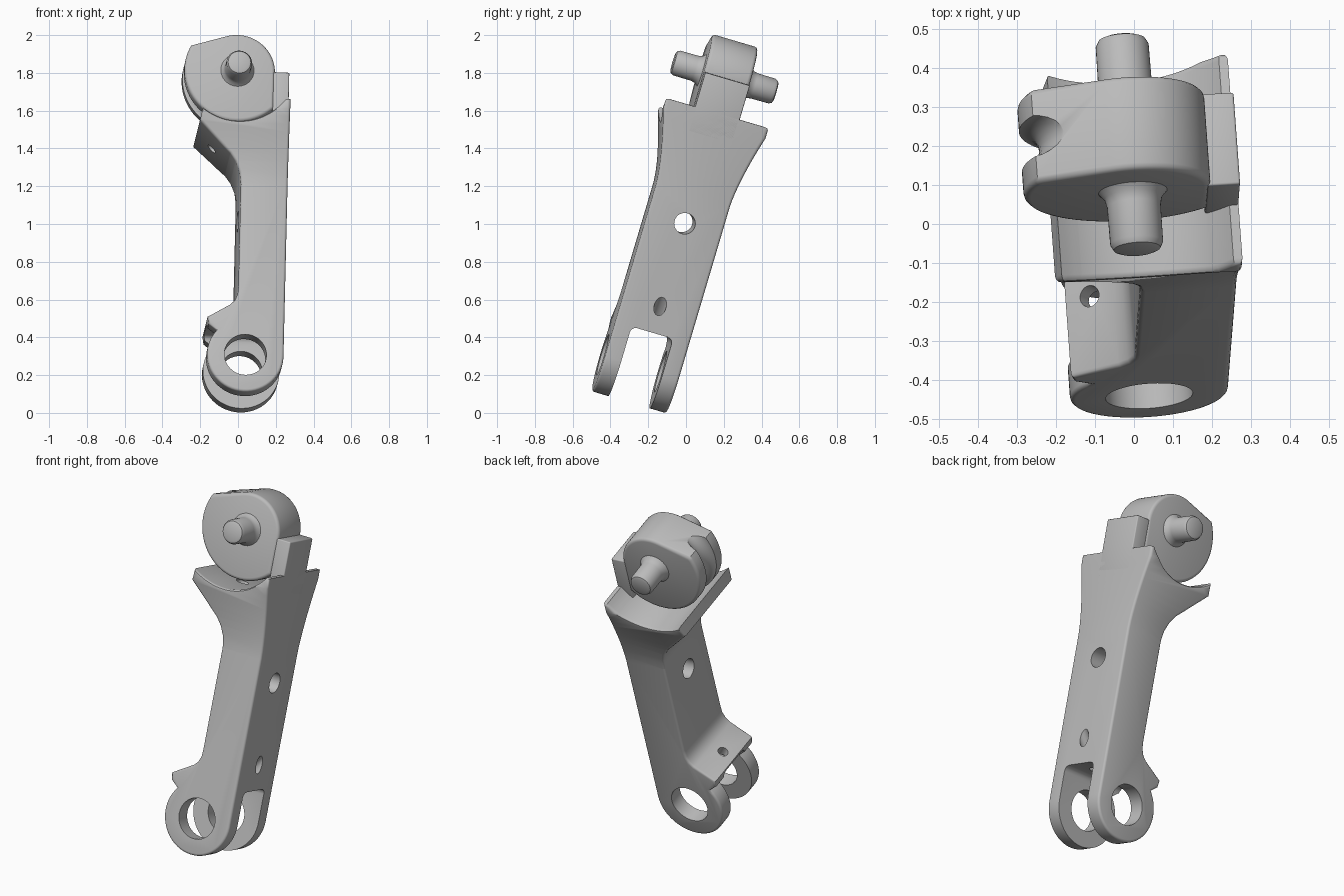
import bpy, bmesh, math
from mathutils import Matrix, Vector

cube = bpy.data.objects.get("Cube")
if cube:
    bpy.data.objects.remove(cube, do_unlink=True)

grey = bpy.data.materials.new("plain grey")
grey.use_nodes = True
grey.diffuse_color = (0.5, 0.5, 0.5, 1)
grey.node_tree.nodes["Principled BSDF"].inputs["Base Color"].default_value = (0.5, 0.5, 0.5, 1)

MID = -0.295                     # depth of the middle plane
RING = (0.0, 0.175)              # centre of the fork rings
PIN = (-0.073, 1.765)            # centre of the pivot pin
SIDE = 0.203                     # flat side of the arm


def arc(centre, r, a0, a1, n):
    """Points on an arc, angles in degrees."""
    angles = [math.radians(a0 + (a1 - a0) * i / n) for i in range(n + 1)]
    return [(centre[0] + r * math.cos(a), centre[1] + r * math.sin(a)) for a in angles]


def to_object(name, bm):
    bmesh.ops.recalc_face_normals(bm, faces=bm.faces[:])
    mesh = bpy.data.meshes.new(name)
    bm.to_mesh(mesh)
    bm.free()
    mesh.materials.append(grey)
    obj = bpy.data.objects.new(name, mesh)
    bpy.context.scene.collection.objects.link(obj)
    return obj


def prism(profile, half, bevel):
    """Extrude an x-z profile along y and round both rims."""
    bm = bmesh.new()
    face = bm.faces.new([bm.verts.new((x, MID - half, z)) for x, z in profile])
    out = bmesh.ops.extrude_face_region(bm, geom=[face])
    new = [g for g in out["geom"] if isinstance(g, bmesh.types.BMVert)]
    bmesh.ops.translate(bm, verts=new, vec=(0, 2 * half, 0))
    bmesh.ops.recalc_face_normals(bm, faces=bm.faces[:])
    rims = [e for e in bm.edges if abs(e.verts[0].co.y - e.verts[1].co.y) < 1e-5]
    bmesh.ops.bevel(bm, geom=rims, offset=bevel, offset_type="OFFSET", segments=3,
                    profile=0.5, affect="EDGES", clamp_overlap=True)
    return bm


def box(name, lo, hi, bevel):
    bm = bmesh.new()
    bmesh.ops.create_cube(bm, size=1)
    for v in bm.verts:
        v.co = [l + (c + 0.5) * (h - l) for c, l, h in zip(v.co, lo, hi)]
    bmesh.ops.bevel(bm, geom=bm.edges[:], offset=bevel, offset_type="OFFSET", segments=3,
                    profile=0.5, affect="EDGES", clamp_overlap=True)
    return to_object(name, bm)


def rod(start, end, r):
    """Cylinder between two points, used for drilling."""
    a, b = Vector(start), Vector(end)
    m = Matrix.Translation((a + b) / 2) @ (b - a).to_track_quat("Z", "Y").to_matrix().to_4x4()
    bm = bmesh.new()
    bmesh.ops.create_cone(bm, cap_ends=True, segments=40, radius1=r, radius2=r,
                          depth=(b - a).length, matrix=m)
    return to_object("drill", bm)


def cut(obj, cutter):
    mod = obj.modifiers.new("cut", "BOOLEAN")
    mod.operation, mod.solver, mod.object = "DIFFERENCE", "EXACT", cutter
    bpy.context.view_layer.update()
    bpy.context.view_layer.objects.active = obj
    bpy.ops.object.modifier_apply(modifier=mod.name)
    bpy.data.objects.remove(cutter, do_unlink=True)


# Arm body: front outline with ring end, lower lug, waist, upper lug and curved seat
outline = [(SIDE, 1.577)]
outline += arc(RING, SIDE, 0, -220, 36)
outline += [(-0.198, 0.338), (-0.205, 0.378), (-0.085, 0.452), (-0.062, 0.476),
            (-0.048, 0.51), (-0.045, 0.55), (-0.045, 1.12), (-0.053, 1.18),
            (-0.075, 1.235), (-0.105, 1.278), (-0.14, 1.311), (-0.274, 1.443)]
outline += arc(PIN, 0.315, -126.3, -36.6, 24)
bm = prism(outline, 0.205, 0.018)

# Flare the depth of the arm towards the seat
for i in range(11):
    bmesh.ops.bisect_plane(bm, geom=bm.verts[:] + bm.edges[:] + bm.faces[:], dist=1e-5,
                           plane_co=(0, 0, 1.12 + 0.04 * i), plane_no=(0, 0, 1))
for v in bm.verts:
    t = min(max((v.co.z - 1.12) / 0.4, 0), 1)
    v.co.y = MID + (v.co.y - MID) * (1 + 0.38 * t ** 1.5)
arm = to_object("arm_body", bm)

# Fork gap, ring bore, cross hole and cable holes
cut(arm, box("gap", (-0.4, MID - 0.115, -0.2), (0.4, MID + 0.115, 0.365), 0.03))
cut(arm, rod((RING[0], -0.8, RING[1]), (RING[0], 0.3, RING[1]), 0.112))
cut(arm, rod((-0.3, MID, 0.968), (0.4, MID, 0.968), 0.056))
cut(arm, rod((-0.18, MID, 0.47), (-0.07, MID, 0.3), 0.028))
cut(arm, rod((0.27, MID, 0.59), (0.06, MID, 0.34), 0.032))
cut(arm, rod((-0.27, MID, 1.286), (-0.03, MID, 1.526), 0.028))

# Tab standing beside the cam
tab = box("side_tab", (0.118, MID - 0.123, 1.44), (SIDE, MID + 0.123, 1.766), 0.006)

# Cam disc: small round top and right, larger radius on the left and below
cam_outline = arc(PIN, 0.2, 107.6, 0, 24) + arc(PIN, 0.28, -44.7, -208, 40)
cam = to_object("cam_disc", prism(cam_outline, 0.126, 0.018))

# Cable groove around the larger radius
bpy.ops.mesh.primitive_torus_add(location=(PIN[0], MID, PIN[1]), rotation=(math.pi / 2, 0, 0),
                                 major_segments=72, minor_segments=20,
                                 major_radius=0.287, minor_radius=0.055)
cut(cam, bpy.context.active_object)

# Pivot pin: turned profile with rounded ends and filleted roots
half = [(0, 0.284), (0.048, 0.284), (0.06, 0.279), (0.068, 0.264),
        (0.069, 0.165), (0.074, 0.142), (0.09, 0.124)]
turned = half + [(r, -d) for r, d in reversed(half)]
bm = bmesh.new()
verts = [bm.verts.new((PIN[0] + r, MID + d, PIN[1])) for r, d in turned]
edges = [bm.edges.new(pair) for pair in zip(verts, verts[1:])]
bmesh.ops.spin(bm, geom=verts + edges, cent=(PIN[0], MID, PIN[1]), axis=(0, 1, 0),
               angle=2 * math.pi, steps=40, use_duplicate=False)
bmesh.ops.remove_doubles(bm, verts=bm.verts[:], dist=1e-4)
pin = to_object("pivot_pin", bm)

# Lean the whole assembly and smooth its curved surfaces
lean = (Matrix.Translation((0, -0.012, 0)) @ Matrix.Rotation(math.radians(4.2), 4, "Z")
        @ Matrix.Rotation(math.radians(-16.4), 4, "X") @ Matrix.Rotation(math.radians(2.5), 4, "Y"))
bpy.ops.object.select_all(action="DESELECT")
for obj in (arm, tab, cam, pin):
    obj.data.transform(lean)
    obj.data.materials.clear()
    obj.data.materials.append(grey)
    for poly in obj.data.polygons:
        poly.material_index = 0
    obj.select_set(True)
bpy.context.view_layer.objects.active = arm
bpy.ops.object.shade_smooth_by_angle(angle=math.radians(35))
